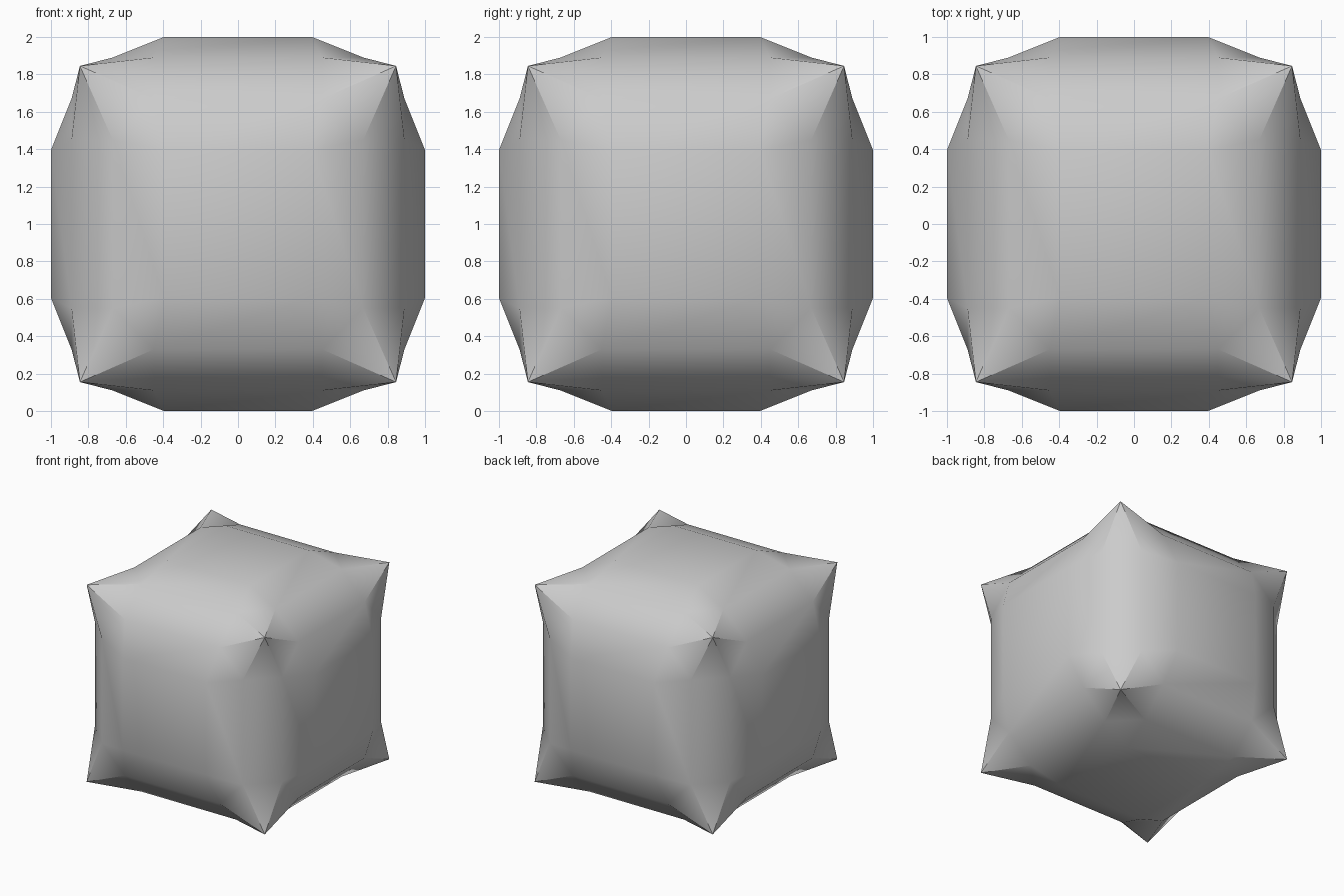
import bpy, bmesh
from math import pi, radians
from mathutils import Matrix, Vector

if "Cube" in bpy.data.objects:
    bpy.data.objects.remove(bpy.data.objects["Cube"])

# Key points of one quarter of the top side (cube centred on the origin)
TIP = (0.845, 0.845, 0.845)      # pointed corner
TIP2 = (-0.845, 0.845, 0.845)
A = (0.45, 0.67, 0.89)           # rim points beside the corner
B = (0.67, 0.45, 0.89)
A2 = (-0.45, 0.67, 0.89)
LOW = (0.45, 0.89, 0.67)         # far side of the edge strip
LOW2 = (-0.45, 0.89, 0.67)
I = (0.395, 0.395, 1.0)          # raised flat panel
I2 = (-0.395, 0.395, 1.0)
I3 = (-0.395, -0.395, 1.0)
I4 = (0.395, -0.395, 1.0)

bm = bmesh.new()
cache = {}


def add_face(points, mat):
    verts = []
    for p in points:
        q = mat @ Vector(p)
        key = tuple(round(c, 3) + 0.0 for c in q)
        if key not in cache:
            cache[key] = bm.verts.new(q)
        verts.append(cache[key])
    if not bm.faces.get(verts):
        bm.faces.new(verts)


# Turn the top side onto all six sides
sides = [Matrix.Rotation(k * pi / 2, 3, 'X') for k in range(4)]
sides += [Matrix.Rotation(s * pi / 2, 3, 'Y') for s in (-1, 1)]
for side in sides:
    add_face((I, I2, I3, I4), side)                  # flat panel
    for k in range(4):
        m = side @ Matrix.Rotation(k * pi / 2, 3, 'Z')
        add_face((A, A2, I2, I), m)                  # sloping border
        add_face((A, I, B), m)                       # corner slope
        add_face((TIP, A, B), m)                     # corner point
        add_face((A, LOW, LOW2, A2), m)              # edge strip
        add_face((TIP, LOW, A), m)                   # strip ends
        add_face((TIP2, A2, LOW2), m)

bmesh.ops.recalc_face_normals(bm, faces=bm.faces[:])
bmesh.ops.translate(bm, verts=bm.verts[:], vec=(0, 0, 1))

mesh = bpy.data.meshes.new("cushion_cube")
bm.to_mesh(mesh)
bm.free()
cube = bpy.data.objects.new("cushion_cube", mesh)
bpy.context.collection.objects.link(cube)

# Smooth sides, sharp corner creases
bpy.context.view_layer.objects.active = cube
cube.select_set(True)
bpy.ops.object.shade_smooth_by_angle(angle=radians(35))
